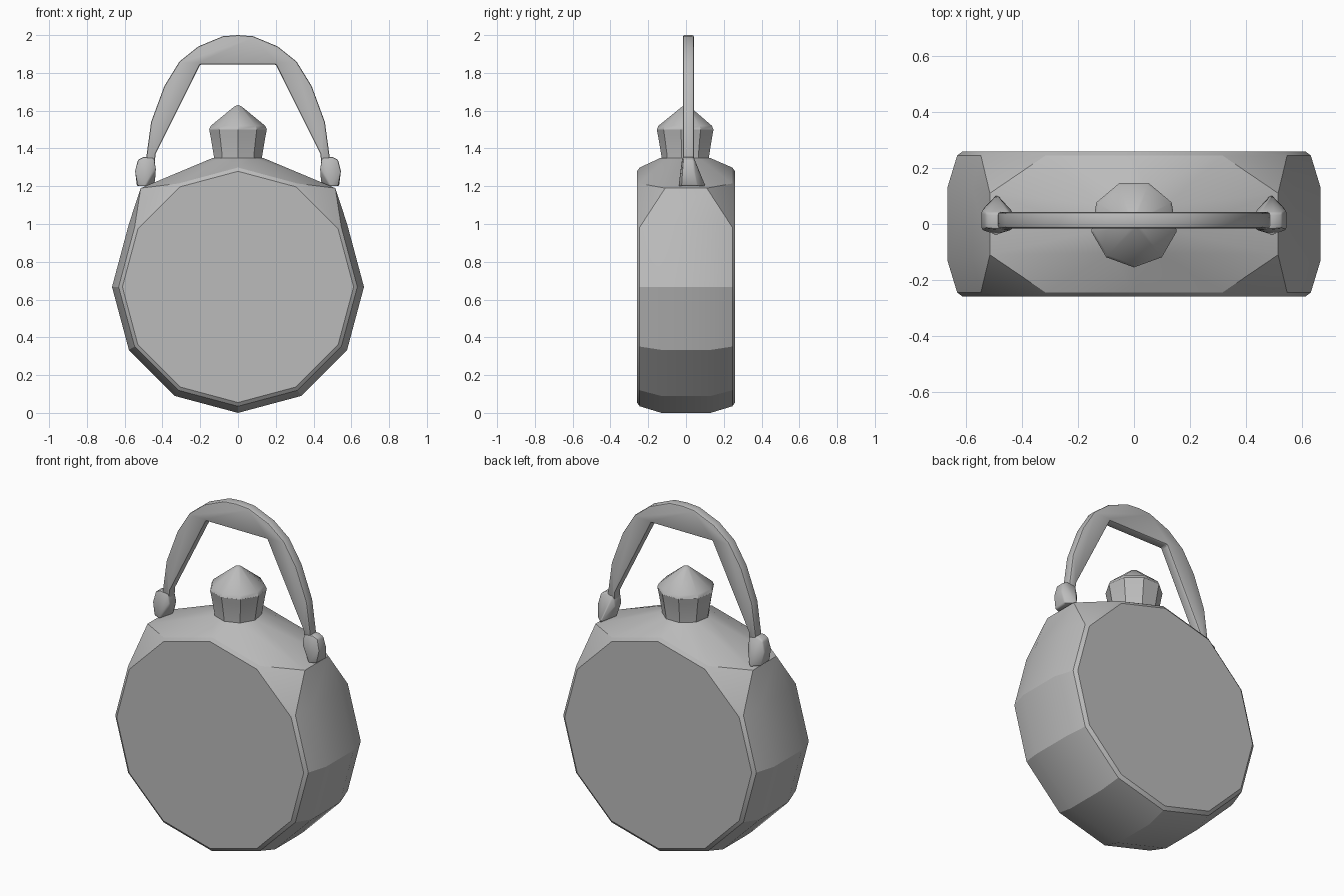
import bpy, bmesh
from math import sin, cos, pi, radians
from mathutils import Vector

cube = bpy.data.objects.get("Cube")
if cube:
    bpy.data.objects.remove(cube, do_unlink=True)

GREY = (0.5, 0.5, 0.5, 1)
mat = bpy.data.materials.new("plain grey")
mat.use_nodes = True
mat.diffuse_color = GREY
mat.node_tree.nodes["Principled BSDF"].inputs["Base Color"].default_value = GREY


def finish(name, bm, bevel=0.0, angle=20):
    """Turn a bmesh into a shaded object, with optional softened edges."""
    bmesh.ops.recalc_face_normals(bm, faces=bm.faces)
    mesh = bpy.data.meshes.new(name)
    bm.to_mesh(mesh)
    bm.free()
    mesh.materials.append(mat)
    obj = bpy.data.objects.new(name, mesh)
    bpy.context.collection.objects.link(obj)
    bpy.ops.object.select_all(action="DESELECT")
    obj.select_set(True)
    bpy.context.view_layer.objects.active = obj
    if bevel:
        mod = obj.modifiers.new("soft edges", "BEVEL")
        mod.width = bevel
        mod.segments = 2
        mod.limit_method = "ANGLE"
        mod.angle_limit = radians(35)
        bpy.ops.object.modifier_apply(modifier=mod.name)
    bpy.ops.object.shade_smooth_by_angle(angle=radians(angle))
    return obj


def hull(name, points, bevel=0.0, angle=20):
    bm = bmesh.new()
    for p in points:
        bm.verts.new(p)
    result = bmesh.ops.convex_hull(bm, input=bm.verts)
    loose = [v for v in bm.verts if not v.link_faces]
    bmesh.ops.delete(bm, geom=loose, context="VERTS")
    bmesh.ops.dissolve_limit(bm, angle_limit=radians(1), verts=bm.verts, edges=bm.edges)
    return finish(name, bm, bevel, angle)


def ring(radius, count, start=0.0):
    return [(radius * cos(start + 2 * pi * i / count),
             radius * sin(start + 2 * pi * i / count)) for i in range(count)]


# Flask body: twelve-sided drum with a chamfered rim and sloping shoulders
CENTRE = 0.667
body = []
for side in (-1, 1):
    for radius, y in ((0.612, 0.26), (0.632, 0.245), (0.667, 0.13)):
        body += [(x, side * y, CENTRE + z) for x, z in ring(radius, 12)]
    body += [(x, side * 0.11, 1.19) for x in (-0.515, 0.515)]
body += [(x, y, 1.35) for x, y in ring(0.135, 9, -pi / 2)]
hull("flask_body", body)

# Neck and pointed stopper, turned from one profile
bm = bmesh.new()
profile = [(0.13, 1.33), (0.13, 1.36), (0.147, 1.46), (0.155, 1.5), (0.146, 1.52), (0.02, 1.622)]
rows = [[bm.verts.new((x, y, z)) for x, y in ring(r, 9, -pi / 2)] for r, z in profile]
for low, high in zip(rows, rows[1:]):
    for i in range(9):
        j = (i + 1) % 9
        bm.faces.new((low[i], low[j], high[j], high[i]))
bm.faces.new(rows[0])
tip = bm.verts.new((0, 0, 1.63))
for i in range(9):
    bm.faces.new((rows[-1][i], rows[-1][(i + 1) % 9], tip))
finish("neck_and_stopper", bm, angle=30)

# Carrying handle: flat arch, mirrored outline, extruded in y
half = [(0, 2.0), (0.08, 1.994), (0.21, 1.94), (0.31, 1.86), (0.39, 1.73), (0.46, 1.54),
        (0.49, 1.32), (0.44, 1.32), (0.437, 1.37), (0.2, 1.845)]
outline = half + [(-x, z) for x, z in reversed(half[1:])]
bm = bmesh.new()
face = bm.faces.new([bm.verts.new((x, -0.016, z)) for x, z in outline])
extruded = bmesh.ops.extrude_face_region(bm, geom=[face])
moved = [v for v in extruded["geom"] if isinstance(v, bmesh.types.BMVert)]
bmesh.ops.translate(bm, verts=moved, vec=Vector((0, 0.058, 0)))
finish("carrying_handle", bm, 0.009, 30)

# Lugs joining the handle to the shoulders
lug = [(0.49, -0.04, 1.2), (0.53, -0.025, 1.2), (0.535, 0.06, 1.2), (0.49, 0.105, 1.2),
       (0.44, 0.02, 1.22), (0.545, -0.02, 1.28), (0.545, 0.045, 1.28),
       (0.435, -0.02, 1.29), (0.435, 0.045, 1.29), (0.53, -0.015, 1.34), (0.53, 0.04, 1.34),
       (0.445, -0.02, 1.35), (0.445, 0.04, 1.35), (0.5, -0.018, 1.355), (0.5, 0.04, 1.355)]
for name, side in (("left_lug", 1), ("right_lug", -1)):
    hull(name, [(side * x, y, z) for x, y, z in lug], 0.008, 35)
